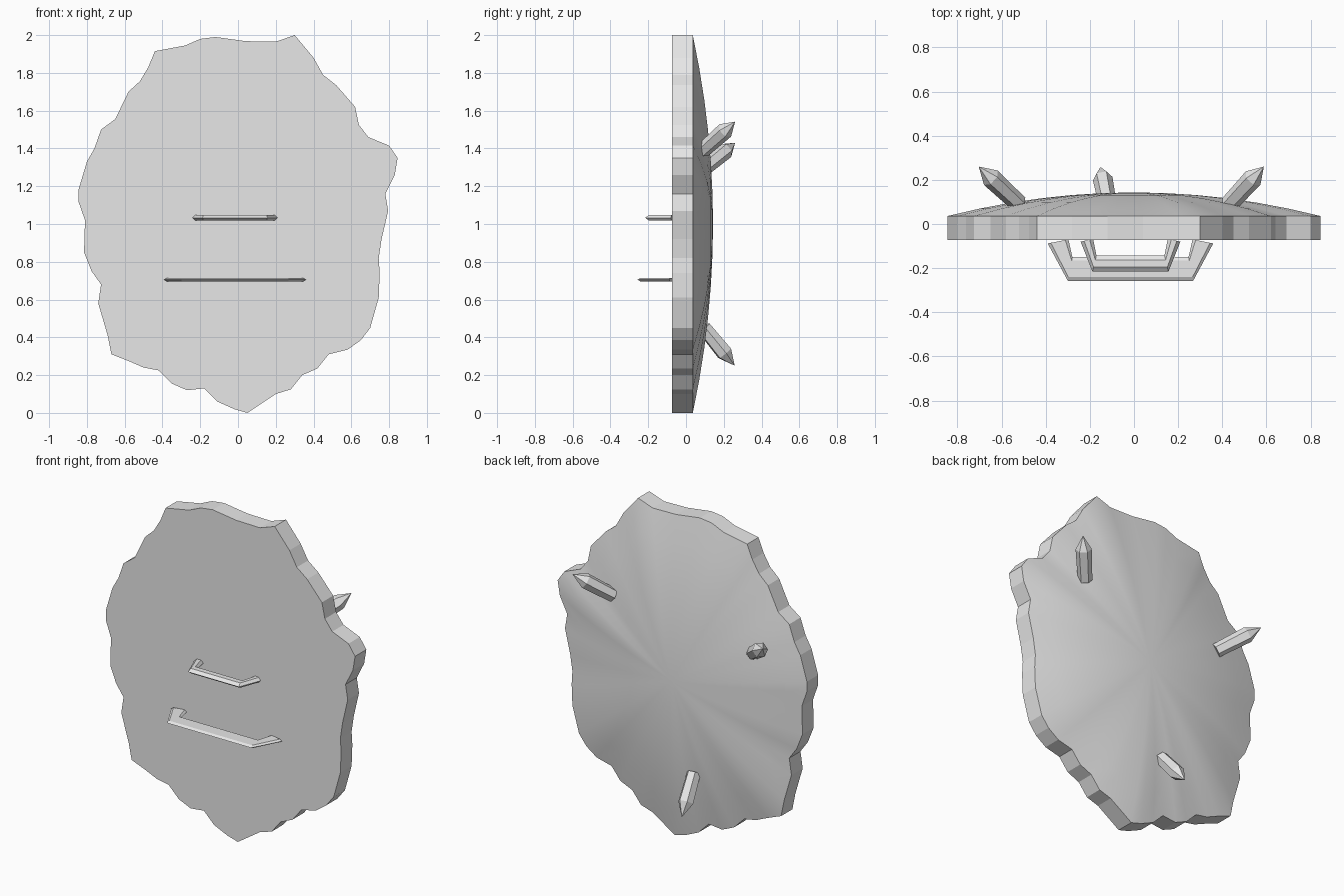
import bpy, bmesh, math
from mathutils import Vector

if "Cube" in bpy.data.objects:
    bpy.data.objects.remove(bpy.data.objects["Cube"])

stone = bpy.data.materials.new("pale grey")
stone.diffuse_color = (0.8, 0.8, 0.8, 1)
stone.use_nodes = True
stone.node_tree.nodes["Principled BSDF"].inputs["Base Color"].default_value = stone.diffuse_color


def finish(name, bm):
    bmesh.ops.recalc_face_normals(bm, faces=bm.faces)
    me = bpy.data.meshes.new(name)
    bm.to_mesh(me)
    bm.free()
    me.materials.append(stone)
    ob = bpy.data.objects.new(name, me)
    bpy.context.collection.objects.link(ob)
    return ob


def bridge(bm, a, b, smooth=False):
    n = len(a)
    for i in range(n):
        f = bm.faces.new((a[i], a[(i + 1) % n], b[(i + 1) % n], b[i]))
        f.smooth = smooth


# Chipped outline of the shield (x, z), clockwise from the top left
OUTLINE = [
    (-.44, 1.915), (-.28, 1.945), (-.2, 1.98), (-.12, 1.99), (.04, 1.968), (.2, 1.965),
    (.30, 2.0), (.40, 1.88), (.45, 1.79), (.52, 1.735), (.62, 1.62), (.64, 1.525),
    (.69, 1.46), (.80, 1.415), (.845, 1.35), (.83, 1.26), (.78, 1.16), (.795, 1.07),
    (.76, .92), (.745, .82), (.75, .74), (.745, .61), (.70, .45), (.65, .385),
    (.58, .335), (.48, .31), (.42, .235), (.34, .2), (.28, .125), (.2, .1),
    (.05, 0), (-.02, .02), (-.11, .06), (-.18, .13), (-.27, .12), (-.35, .155),
    (-.42, .225), (-.5, .24), (-.58, .275), (-.67, .31), (-.69, .41), (-.74, .58),
    (-.725, .68), (-.775, .75), (-.815, .85), (-.81, 1.02), (-.845, 1.12), (-.845, 1.18),
    (-.8, 1.33), (-.76, 1.4), (-.725, 1.5), (-.65, 1.555), (-.58, 1.7), (-.52, 1.755),
    (-.475, 1.83)]
FRONT_Y, RIM_Y, DOME_Y = -.073, .036, .143

# Shield: flat front, straight rim, shallow smooth dome on the back
bm = bmesh.new()


def ring(scale, y):
    return [bm.verts.new((x * scale, y, 1 + (z - 1) * scale)) for x, z in OUTLINE]


front = ring(1, FRONT_Y)
bm.faces.new(front)
prev = ring(1, RIM_Y)
bridge(bm, front, prev)
for s in (.83, .66, .5, .33, .16):
    cur = ring(s, RIM_Y + (DOME_Y - RIM_Y) * (1 - s * s))
    bridge(bm, prev, cur, True)
    prev = cur
tip = bm.verts.new((0, DOME_Y, 1))
for i in range(len(prev)):
    f = bm.faces.new((prev[i], prev[(i + 1) % len(prev)], tip))
    f.smooth = True
finish("shield_body", bm)


# Handles: bevelled bars bent into a trapezoid, symmetric about x = -0.016
def handle(name, z, half, bevel, outer, inner):
    bm = bmesh.new()
    mid = -.016
    stations = list(zip(outer, inner))
    stations += [((2 * mid - o[0], o[1]), (2 * mid - i[0], i[1])) for o, i in reversed(stations)]
    section = [(0, 0), (bevel, half), (1 - bevel, half), (1, 0), (1 - bevel, -half), (bevel, -half)]
    rings = []
    for o, i in stations:
        o, i = Vector(o), Vector(i)
        pts = [(o.lerp(i, t), dz) for t, dz in section]
        rings.append([bm.verts.new((p.x, p.y, z + dz)) for p, dz in pts])
    for a, b in zip(rings, rings[1:]):
        bridge(bm, a, b)
    bm.faces.new(rings[0])
    bm.faces.new(rings[-1])
    finish(name, bm)


handle("upper_handle", 1.033, .015, .28,
       [(-.242, -.08), (-.188, -.216)], [(-.185, -.067), (-.17, -.142)])
handle("lower_handle", .705, .009, .15,
       [(-.391, -.088), (-.30, -.257)], [(-.297, -.07), (-.279, -.15)])


# Crystal spikes: six-sided prisms with pointed tips, sunk into the dome
def crystal(name, base, tip, radius=.045, point=.085):
    bm = bmesh.new()
    base, tip = Vector(base), Vector(tip)
    length = (tip - base).length
    turn = (tip - base).to_track_quat('Z', 'Y')

    def hexagon(r, h):
        return [bm.verts.new(base + turn @ Vector(
            (r * math.cos(k * math.pi / 3), r * math.sin(k * math.pi / 3), h))) for k in range(6)]

    low = hexagon(radius * .9, 0)
    high = hexagon(radius, length - point)
    bridge(bm, low, high)
    bm.faces.new(low)
    apex = bm.verts.new(tip)
    for k in range(6):
        bm.faces.new((high[k], high[(k + 1) % 6], apex))
    finish(name, bm)


crystal("left_crystal", (-.52, .09, 1.29), (-.703, .26, 1.43))
crystal("right_crystal", (.43, .09, 1.39), (.588, .26, 1.542))
crystal("bottom_crystal", (-.12, .095, .45), (-.152, .258, .25))
